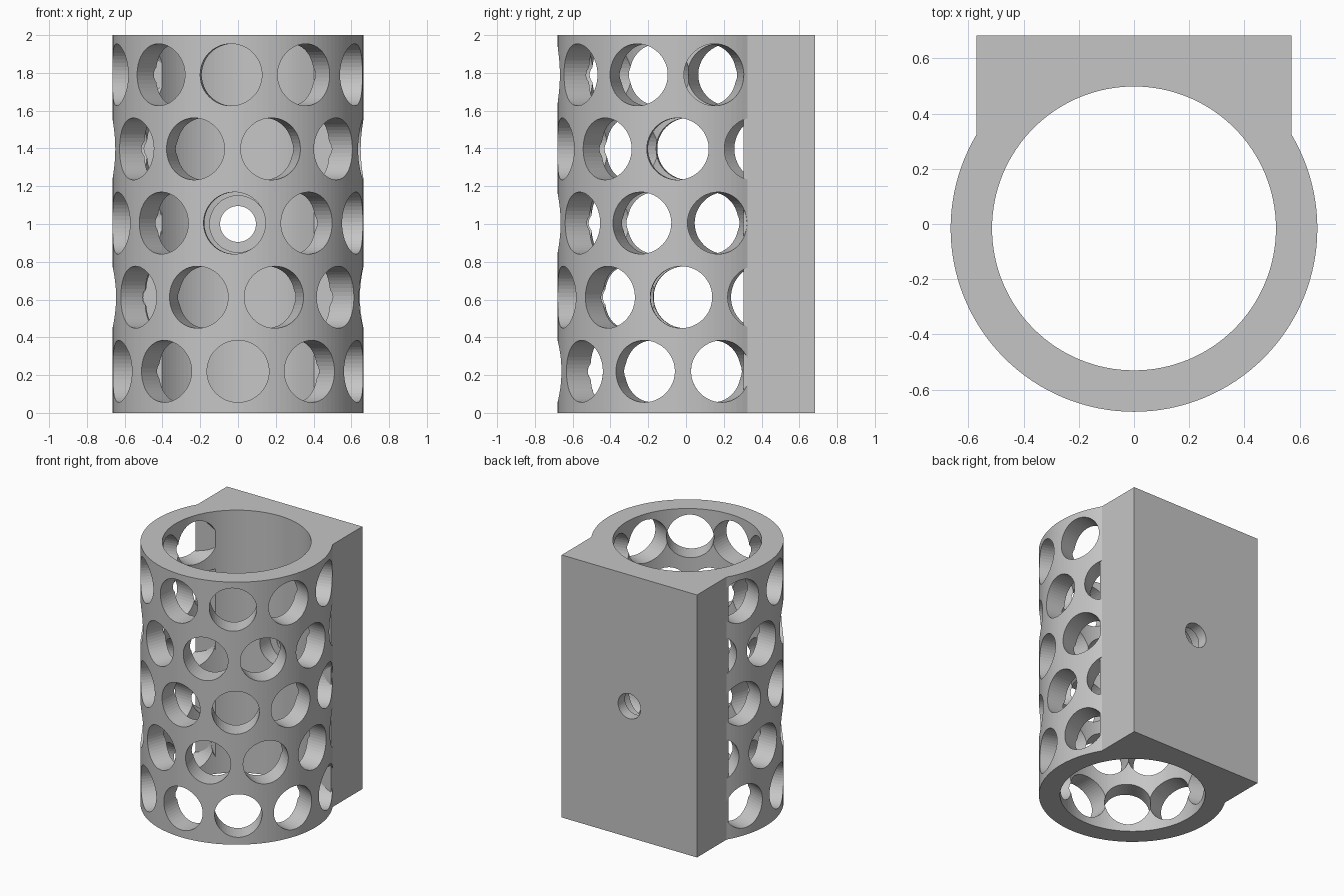
import bpy, bmesh
from math import radians, pi
from mathutils import Matrix

if "Cube" in bpy.data.objects:
    bpy.data.objects.remove(bpy.data.objects["Cube"], do_unlink=True)

HEIGHT = 2.0
AXIS_Y = -0.016          # tube axis
OUTER, BORE = 0.664, 0.514
HOLE_R, ROWS, PER_ROW = 0.164, 5, 10

grey = bpy.data.materials.new("plain grey")
grey.use_nodes = True
colour = (0.56, 0.56, 0.56, 1)
grey.diffuse_color = colour
grey.node_tree.nodes["Principled BSDF"].inputs["Base Color"].default_value = colour


def make_object(name, bm):
    bmesh.ops.recalc_face_normals(bm, faces=bm.faces)
    mesh = bpy.data.meshes.new(name)
    bm.to_mesh(mesh)
    bm.free()
    mesh.materials.append(grey)
    obj = bpy.data.objects.new(name, mesh)
    bpy.context.collection.objects.link(obj)
    return obj


def add_cylinder(bm, radius, length, matrix, sides):
    bmesh.ops.create_cone(bm, cap_ends=True, segments=sides, radius1=radius,
                          radius2=radius, depth=length, matrix=matrix)


def cylinder(name, radius, length, matrix, sides):
    bm = bmesh.new()
    add_cylinder(bm, radius, length, matrix, sides)
    return make_object(name, bm)


def combine(target, tool, operation):
    mod = target.modifiers.new(tool.name, 'BOOLEAN')
    mod.operation, mod.solver, mod.object = operation, 'MANIFOLD', tool
    bpy.context.view_layer.objects.active = target
    bpy.ops.object.modifier_apply(modifier=mod.name)
    bpy.data.objects.remove(tool, do_unlink=True)


def radial_holes(name, first):
    """Every second hole of each row, so that neighbours never overlap."""
    bm = bmesh.new()
    roll = Matrix.Rotation(radians(2.3 * first), 4, 'Z')
    for row in range(ROWS):
        z = 0.22 + 0.3925 * row
        for k in range(first, PER_ROW, 2):
            angle = radians(17.18 * row + 360 / PER_ROW * k)
            place = (Matrix.Translation((0, AXIS_Y, z)) @ Matrix.Rotation(angle, 4, 'Z')
                     @ Matrix.Translation((0, -0.64, 0)) @ Matrix.Rotation(pi / 2, 4, 'X'))
            add_cylinder(bm, HOLE_R, 0.36, place @ roll, 48)
    return make_object(name, bm)


def along_y(y, z):
    return Matrix.Translation((0, y, z)) @ Matrix.Rotation(pi / 2, 4, 'X')


def bore_out(target, radius):
    combine(target, cylinder("bore_cutter", radius, HEIGHT + 0.4, middle, 128), 'DIFFERENCE')


# Round tube, bored slightly undersize, with staggered rows of holes
middle = Matrix.Translation((0, AXIS_Y, HEIGHT / 2))
body = cylinder("perforated_tube_holder", OUTER, HEIGHT, middle, 128)
bore_out(body, BORE - 0.006)
for first in (0, 1):
    combine(body, radial_holes("radial_hole_cutter", first), 'DIFFERENCE')

# Solid mounting block at the back, which fills the rear holes
bm = bmesh.new()
bmesh.ops.create_cube(bm, size=1, matrix=Matrix.Translation((0, 0.4935, HEIGHT / 2))
                      @ Matrix.Diagonal((1.14, 0.377, HEIGHT, 1)))
combine(body, make_object("mounting_block", bm), 'UNION')

# Finished bore through tube and block
bore_out(body, BORE)

# Screw hole through the back with a recess for the screw head
combine(body, cylinder("screw_head_cutter", 0.15, 0.3, along_y(0.45, 1), 48), 'DIFFERENCE')
combine(body, cylinder("screw_hole_cutter", 0.095, 0.5, along_y(0.6, 1), 48), 'DIFFERENCE')
